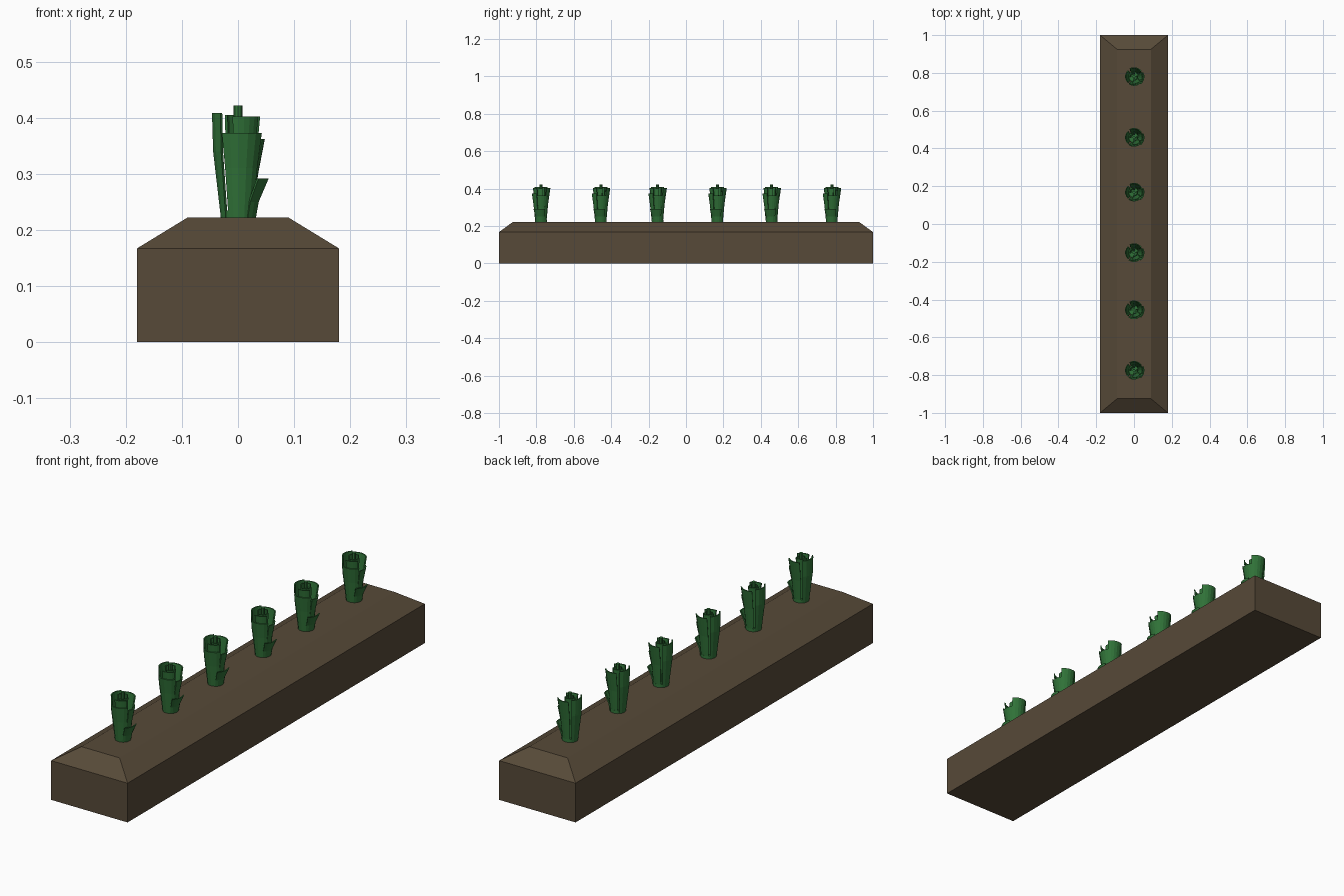
import bpy, bmesh, math

if "Cube" in bpy.data.objects:
    bpy.data.objects.remove(bpy.data.objects["Cube"])


def material(name, color):
    m = bpy.data.materials.new(name)
    m.diffuse_color = color
    m.use_nodes = True
    m.node_tree.nodes["Principled BSDF"].inputs["Base Color"].default_value = m.diffuse_color
    return m


soil_mat = material("soil", (0.095, 0.068, 0.04, 1))
leaf_mat = material("leaf_green", (0.03, 0.17, 0.04, 1))


def make_object(name, bm, mat):
    bmesh.ops.recalc_face_normals(bm, faces=bm.faces)
    me = bpy.data.meshes.new(name)
    bm.to_mesh(me)
    bm.free()
    me.materials.append(mat)
    ob = bpy.data.objects.new(name, me)
    bpy.context.collection.objects.link(ob)
    return ob


# Soil bed: box with sloped shoulders
bm = bmesh.new()
rings = []
for hx, hy, z in ((0.18, 1, 0), (0.18, 1, 0.167), (0.09, 0.925, 0.222)):
    rings.append([bm.verts.new((sx * hx, sy * hy, z))
                  for sx, sy in ((-1, -1), (1, -1), (1, 1), (-1, 1))])
for a, b in zip(rings, rings[1:]):
    for i in range(4):
        j = (i + 1) % 4
        bm.faces.new((a[i], a[j], b[j], b[i]))
bm.faces.new(rings[0])
bm.faces.new(rings[-1])
make_object("soil_bed", bm, soil_mat)


# Curved leaf shell: rows are (radius, height, half angle)
def leaf(bm, angle, rows, thick=0.005, n=5):
    grid = []
    for r, z, half in rows:
        pts = []
        for rad, steps in ((r, range(n + 1)), (r - thick, range(n, -1, -1))):
            for i in steps:
                a = math.radians(angle + half * (2 * i / n - 1))
                pts.append(bm.verts.new((rad * math.cos(a), rad * math.sin(a), z)))
        grid.append(pts)
    k = len(grid[0])
    for a, b in zip(grid, grid[1:]):
        for i in range(k):
            j = (i + 1) % k
            bm.faces.new((a[i], a[j], b[j], b[i]))
    for row in (grid[0], grid[-1]):
        for i in range(n):
            bm.faces.new((row[i], row[i + 1], row[k - 2 - i], row[k - 1 - i]))


# Upright round stalk
def stalk(bm, r, z0, z1, n=12):
    lo, hi = [[bm.verts.new((r * math.cos(math.tau * i / n),
                             r * math.sin(math.tau * i / n), z))
               for i in range(n)] for z in (z0, z1)]
    for i in range(n):
        j = (i + 1) % n
        bm.faces.new((lo[i], lo[j], hi[j], hi[i]))
    bm.faces.new(lo)
    bm.faces.new(hi)


# Seedling: base, core and wrapped leaves
bm = bmesh.new()
stalk(bm, 0.031, 0.215, 0.235)
stalk(bm, 0.008, 0.23, 0.422, 8)
leaf(bm, -78, [(0.031, 0.222, 45), (0.040, 0.31, 47), (0.049, 0.373, 48)])
leaf(bm, -68, [(0.025, 0.23, 35), (0.035, 0.33, 35), (0.043, 0.402, 35)])
leaf(bm, 180, [(0.031, 0.222, 45), (0.045, 0.34, 48), (0.047, 0.408, 48)])
leaf(bm, 78, [(0.029, 0.222, 45), (0.038, 0.32, 45), (0.050, 0.402, 40)])
leaf(bm, 12, [(0.027, 0.23, 40), (0.036, 0.30, 40), (0.048, 0.362, 38)])
leaf(bm, -12, [(0.032, 0.222, 45), (0.037, 0.25, 42), (0.055, 0.292, 36)])
leaf(bm, 130, [(0.018, 0.23, 60), (0.024, 0.405, 60)])
leaf(bm, -40, [(0.016, 0.23, 60), (0.022, 0.40, 60)])
first = make_object("seedling", bm, leaf_mat)

# Row of seedlings along the bed
for i, y in enumerate((-0.775, -0.455, -0.152, 0.168, 0.458, 0.78)):
    ob = first if i == 0 else first.copy()
    if i:
        bpy.context.collection.objects.link(ob)
    ob.name = f"seedling_{i + 1}"
    ob.location.y = y
